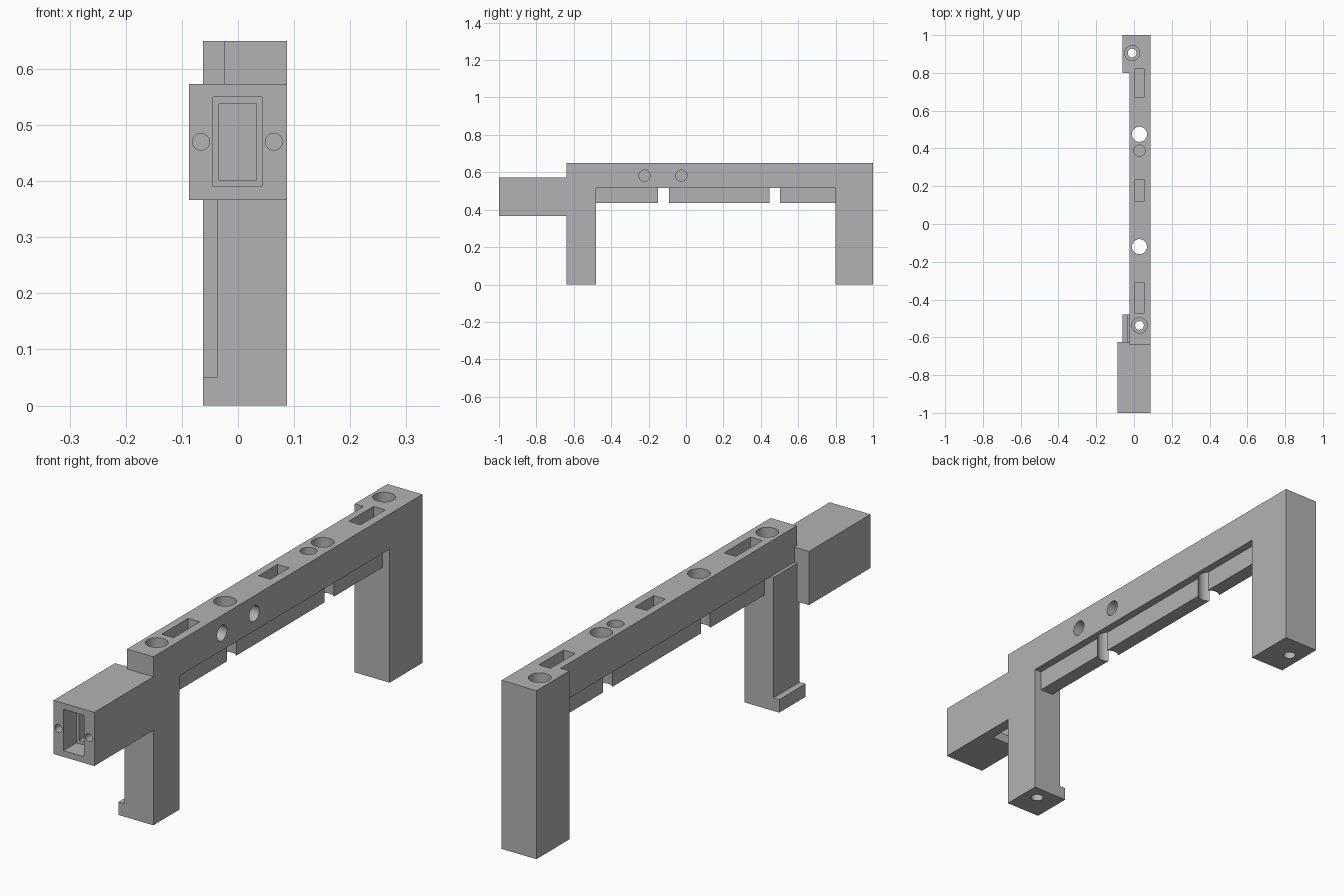
import bpy
import math
from mathutils import Vector

if "Cube" in bpy.data.objects:
    bpy.data.objects.remove(bpy.data.objects["Cube"], do_unlink=True)

# Single plain material
grey = bpy.data.materials.new("plain_grey")
grey.use_nodes = True
colour = (0.45, 0.45, 0.45, 1)
grey.diffuse_color = colour
grey.node_tree.nodes["Principled BSDF"].inputs["Base Color"].default_value = colour


def block(name, x, y, z):
    """Box spanning the given (low, high) ranges."""
    bpy.ops.mesh.primitive_cube_add(size=1)
    ob = bpy.context.object
    ob.name = name
    for v in ob.data.vertices:
        v.co = Vector([(r[0] + r[1]) / 2 + c * (r[1] - r[0])
                       for r, c in zip((x, y, z), v.co)])
    ob.data.materials.append(grey)
    return ob


def drill(start, end, radius):
    """Round cutter running between two points."""
    a, b = Vector(start), Vector(end)
    turn = (b - a).to_track_quat("Z", "Y").to_euler()
    bpy.ops.mesh.primitive_cylinder_add(vertices=48, radius=radius, depth=(b - a).length,
                                        location=(a + b) / 2, rotation=turn)
    return bpy.context.object


def cut(cutter, *parts):
    """Subtract the cutter from each part, then drop it."""
    for part in parts:
        bpy.context.view_layer.objects.active = part
        mod = part.modifiers.new("cut", "BOOLEAN")
        mod.operation = "DIFFERENCE"
        mod.solver = "EXACT"
        mod.object = cutter
        bpy.ops.object.modifier_apply(modifier=mod.name)
    bpy.data.objects.remove(cutter, do_unlink=True)


RIGHT, TOP, UNDER = 0.087, 0.65, 0.515
MID = 0.029

# Main parts
beam = block("beam", (-0.025, RIGHT), (-0.64, 0.8), (UNDER, TOP))
rear_leg = block("rear_leg", (-0.062, RIGHT), (0.8, 1), (0, TOP))
front_leg = block("front_leg", (-0.037, RIGHT), (-0.64, -0.48), (0, UNDER))
foot = block("front_foot_lip", (-0.062, -0.037), (-0.64, -0.48), (0, 0.05))
rail = block("lower_rail", (MID - 0.028, MID + 0.028), (-0.48, 0.8), (0.437, UNDER))
end_box = block("end_box", (-0.087, RIGHT), (-1, -0.625), (0.366, 0.573))
parts = [beam, rear_leg, front_leg, foot, rail, end_box]

# The end box wraps around the corner of the front leg
cut(block("notch", (-0.025, 0.2), (-0.64, -0.5), (0.3, 0.7)), end_box)

# Holes through the beam that also split the rail
for y in (-0.12, 0.475):
    cut(drill((MID, y, 0.4), (MID, y, 0.7), 0.04), beam, rail)

# Blind holes in the top and the right side
cut(drill((MID, 0.388, 0.54), (MID, 0.388, 0.7), 0.03), beam)
for y in (-0.222, -0.025):
    cut(drill((0.01, y, 0.582), (0.12, y, 0.582), 0.03), beam)

# Slots in the top
for y in ((-0.47, -0.31), (0.12, 0.235), (0.67, 0.82)):
    targets = (beam, rear_leg) if y[1] > 0.8 else (beam,)
    cut(block("slot", (0.004, 0.054), y, (0.54, 0.7)), *targets)

# Stepped screw bores down both legs
for x, y, targets in ((MID, -0.537, (beam, front_leg)), (-0.01, 0.905, (rear_leg,))):
    cut(drill((x, y, 0.05), (x, y, 0.7), 0.04), *targets)
    cut(drill((x, y, -0.1), (x, y, 0.1), 0.023), targets[-1])

# Stepped socket, bottom opening and screw holes of the end box
cut(block("socket", (-0.045, 0.043), (-1.1, -0.92), (0.39, 0.55)), end_box)
cut(block("socket_inner", (-0.034, 0.033), (-0.95, -0.645), (0.402, 0.538)), end_box)
cut(block("bottom_opening", (-0.045, 0.043), (-0.78, -0.645), (0.3, 0.538)), end_box)
for x in (-0.066, 0.064):
    cut(drill((x, -1.1, 0.47), (x, -0.9, 0.47), 0.015), end_box)

# Smooth bores, crisp edges
bpy.ops.object.select_all(action="DESELECT")
for part in parts:
    part.select_set(True)
bpy.context.view_layer.objects.active = beam
bpy.ops.object.shade_smooth_by_angle(angle=math.radians(30))
